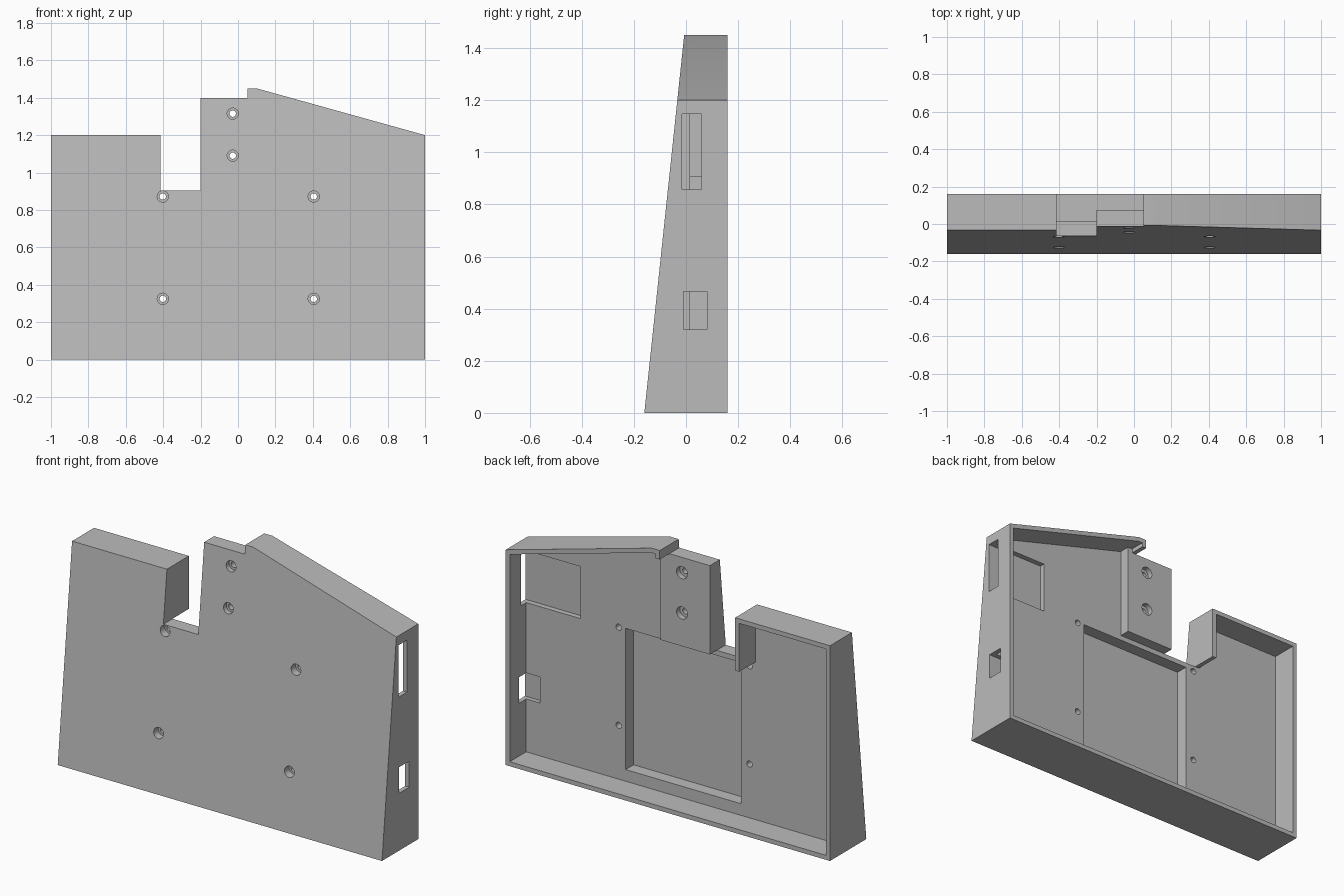
import bpy, bmesh, math
from mathutils import Matrix

cube = bpy.data.objects.get("Cube")
if cube:
    bpy.data.objects.remove(cube, do_unlink=True)

WALL = 0.025      # rim thickness
FLOOR = 0.015     # inner face of the front panel
BACK = 0.16


def front_y(z):
    """Depth of the sloping front panel at height z."""
    return -0.16 + 0.1055 * z


def make_object(name, bm):
    bmesh.ops.recalc_face_normals(bm, faces=bm.faces)
    mesh = bpy.data.meshes.new(name)
    bm.to_mesh(mesh)
    bm.free()
    obj = bpy.data.objects.new(name, mesh)
    bpy.context.collection.objects.link(obj)
    return obj


def prism(name, outline, near, far):
    """Extrude an x-z outline along y; near is a function of z."""
    bm = bmesh.new()
    a = [bm.verts.new((x, near(z), z)) for x, z in outline]
    b = [bm.verts.new((x, far, z)) for x, z in outline]
    bm.faces.new(a)
    bm.faces.new(b[::-1])
    for i in range(len(a)):
        j = (i + 1) % len(a)
        bm.faces.new((a[i], b[i], b[j], a[j]))
    return make_object(name, bm)


def box(name, x0, x1, y0, y1, z0, z1):
    return prism(name, [(x0, z0), (x1, z0), (x1, z1), (x0, z1)], lambda z: y0, y1)


def cylinder(name, x, z, radius, y0, y1):
    bm = bmesh.new()
    place = Matrix.Translation((x, (y0 + y1) / 2, z)) @ Matrix.Rotation(math.pi / 2, 4, 'X')
    bmesh.ops.create_cone(bm, cap_ends=True, segments=32, radius1=radius,
                          radius2=radius, depth=y1 - y0, matrix=place)
    return make_object(name, bm)


def cut(obj, cutter):
    cutter.hide_render = True
    mod = obj.modifiers.new("cut", 'BOOLEAN')
    mod.operation = 'DIFFERENCE'
    mod.solver = 'EXACT'
    mod.object = cutter
    bpy.context.view_layer.objects.active = obj
    bpy.ops.object.modifier_apply(modifier=mod.name)
    bpy.data.objects.remove(cutter, do_unlink=True)


# Outer casing: wedge with a notch, a step and a sloping shoulder
outline = [(-1, 0), (1, 0), (1, 1.2), (0.1, 1.45), (0.05, 1.45), (0.05, 1.4),
           (-0.2, 1.4), (-0.2, 0.905), (-0.415, 0.905), (-0.415, 1.2), (-1, 1.2)]
casing = prism("casing", outline, front_y, BACK)

# Hollow back, open at the notch and step; the mounting block stays proud
lower = [(-1 + WALL, WALL), (1 - WALL, WALL), (1 - WALL, 1.181)]
upper_left = [(-0.415 - WALL, 0.905), (-0.415 - WALL, 1.2 - WALL), (-1 + WALL, 1.2 - WALL)]
step = [(0.1, 1.424), (0.075, 1.424), (0.075, 1.4), (0.05, 1.4), (0.05, 1.5),
        (-0.3, 1.5), (-0.3, 0.905)]
cut(casing, prism("shallow_cavity", lower + step + upper_left, lambda z: 0.075, 0.3))
block_side = [(0.105, 1.4226), (0.105, 0.905)]
cut(casing, prism("deep_cavity", lower + block_side + upper_left, lambda z: FLOOR, 0.3))

# Central recess in the panel
cut(casing, box("recess", -0.35, 0.362, -0.055, 0.1, 0.09, 0.877))

# Side openings, each with a shallow bay in the panel beside it
for x0, y0, y1, z0, z1 in [(0.64, -0.015, 0.06, 0.857, 1.147),
                           (0.89, -0.01, 0.08, 0.32, 0.465)]:
    cut(casing, box("side_opening", x0, 1.1, y0, y1, z0, z1))

# Panel screw holes with front counterbores
for x in (-0.402, 0.405):
    for z in (0.325, 0.872):
        cut(casing, cylinder("screw_hole", x, z, 0.017, -0.3, 0.1))
        cut(casing, cylinder("counterbore", x, z, 0.03, -0.3, front_y(z) + 0.04))

# Mounting block screw holes, counterbored on both faces
for z in (1.09, 1.315):
    cut(casing, cylinder("block_hole", -0.028, z, 0.017, -0.3, 0.15))
    cut(casing, cylinder("front_counterbore", -0.028, z, 0.03, -0.3, front_y(z) + 0.025))
    cut(casing, cylinder("back_counterbore", -0.028, z, 0.034, 0.045, 0.15))

# Single grey finish
grey = bpy.data.materials.new("grey_plastic")
grey.use_nodes = True
colour = (0.5, 0.5, 0.5, 1)
grey.diffuse_color = colour
grey.node_tree.nodes["Principled BSDF"].inputs["Base Color"].default_value = colour
casing.data.materials.clear()
casing.data.materials.append(grey)
for face in casing.data.polygons:
    face.material_index = 0

bpy.ops.object.select_all(action='DESELECT')
casing.select_set(True)
bpy.context.view_layer.objects.active = casing
bpy.ops.object.shade_smooth_by_angle(angle=math.radians(30))
